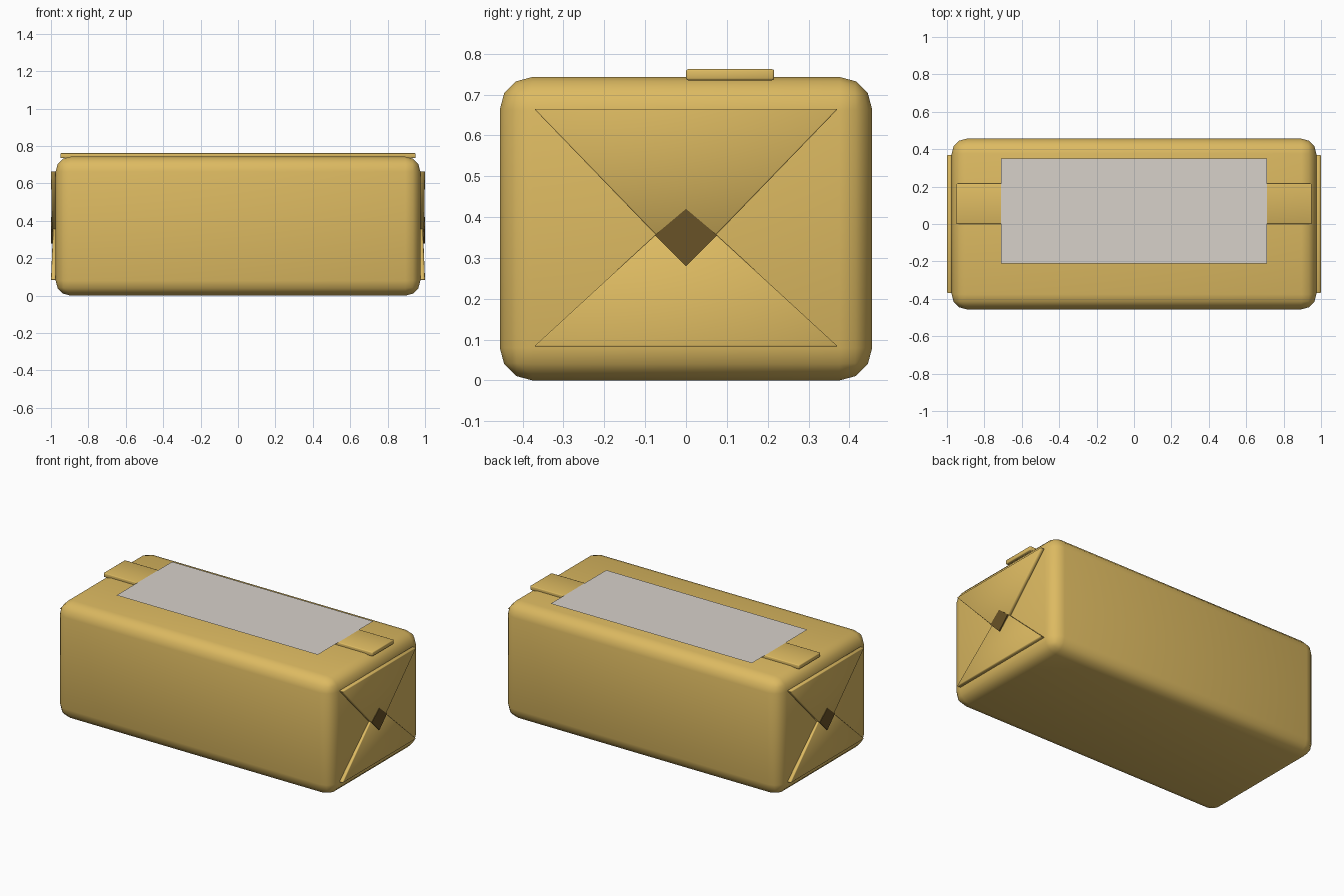
import bpy, bmesh
from math import radians

cube = bpy.data.objects.get("Cube")
if cube:
    bpy.data.objects.remove(cube, do_unlink=True)


def material(name, rgb):
    m = bpy.data.materials.new(name)
    m.use_nodes = True
    m.diffuse_color = (*rgb, 1)
    m.node_tree.nodes["Principled BSDF"].inputs["Base Color"].default_value = (*rgb, 1)
    return m


paper = material("kraft paper", (0.72, 0.49, 0.12))
shadow_paper = material("dark inner fold", (0.14, 0.085, 0.02))
white = material("label paper", (0.68, 0.64, 0.59))


def add_object(name, bm, mat):
    bmesh.ops.recalc_face_normals(bm, faces=bm.faces)
    mesh = bpy.data.meshes.new(name)
    bm.to_mesh(mesh)
    bm.free()
    ob = bpy.data.objects.new(name, mesh)
    bpy.context.collection.objects.link(ob)
    mesh.materials.append(mat)
    return ob


def soften(ob, width, segments):
    b = ob.modifiers.new("rounded edges", "BEVEL")
    b.width, b.segments = width, segments
    bpy.ops.object.select_all(action="DESELECT")
    ob.select_set(True)
    bpy.context.view_layer.objects.active = ob
    bpy.ops.object.modifier_apply(modifier=b.name)
    bpy.ops.object.shade_smooth_by_angle(angle=radians(50))


def box(name, low, high, mat, width, segments):
    bm = bmesh.new()
    bmesh.ops.create_cube(bm, size=1)
    for v in bm.verts:
        for i in range(3):
            v.co[i] = high[i] if v.co[i] > 0 else low[i]
    ob = add_object(name, bm, mat)
    soften(ob, width, segments)


def plate(name, outline, mat, inner=None):
    """Face from an outline, extruded back to the x position inner if given."""
    bm = bmesh.new()
    front = [bm.verts.new(p) for p in outline]
    bm.faces.new(front)
    if inner is not None:
        back = [bm.verts.new((inner, y, z)) for x, y, z in outline]
        bm.faces.new(back[::-1])
        for i in range(len(front)):
            j = (i + 1) % len(front)
            bm.faces.new((front[j], front[i], back[i], back[j]))
    return add_object(name, bm, mat)


# Wrapped parcel body and the overlapping seam on top
box("parcel_body", (-0.975, -0.456, 0), (0.975, 0.456, 0.743), paper, 0.08, 3)
box("top_seam", (-0.95, 0, 0.735), (0.95, 0.216, 0.762), paper, 0.005, 2)

# Address label, a thin sheet resting on the seam
plate("label", [(-0.71, -0.21, 0.763), (0.71, -0.21, 0.763),
                (0.71, 0.35, 0.763), (-0.71, 0.35, 0.763)], white)

# Triangular folds at both ends, leaning in towards their tips
for side, s in (("left", 1), ("right", -1)):
    for name, base, tip, lean in (("upper", 0.665, 0.28, 0.994),
                                  ("lower", 0.083, 0.425, 0.986)):
        flap = plate(f"{side}_{name}_flap",
                     [(s, -0.372, base), (s, 0.372, base), (s * lean, 0, tip)],
                     paper, s * 0.97)
        soften(flap, 0.003, 1)
    # Small diamond where the two tips cross
    plate(f"{side}_fold_gap",
          [(s * 0.999, 0, 0.28), (s * 0.999, 0.076, 0.356),
           (s * 0.999, 0, 0.42), (s * 0.999, -0.076, 0.356)],
          shadow_paper, s * 0.992)
